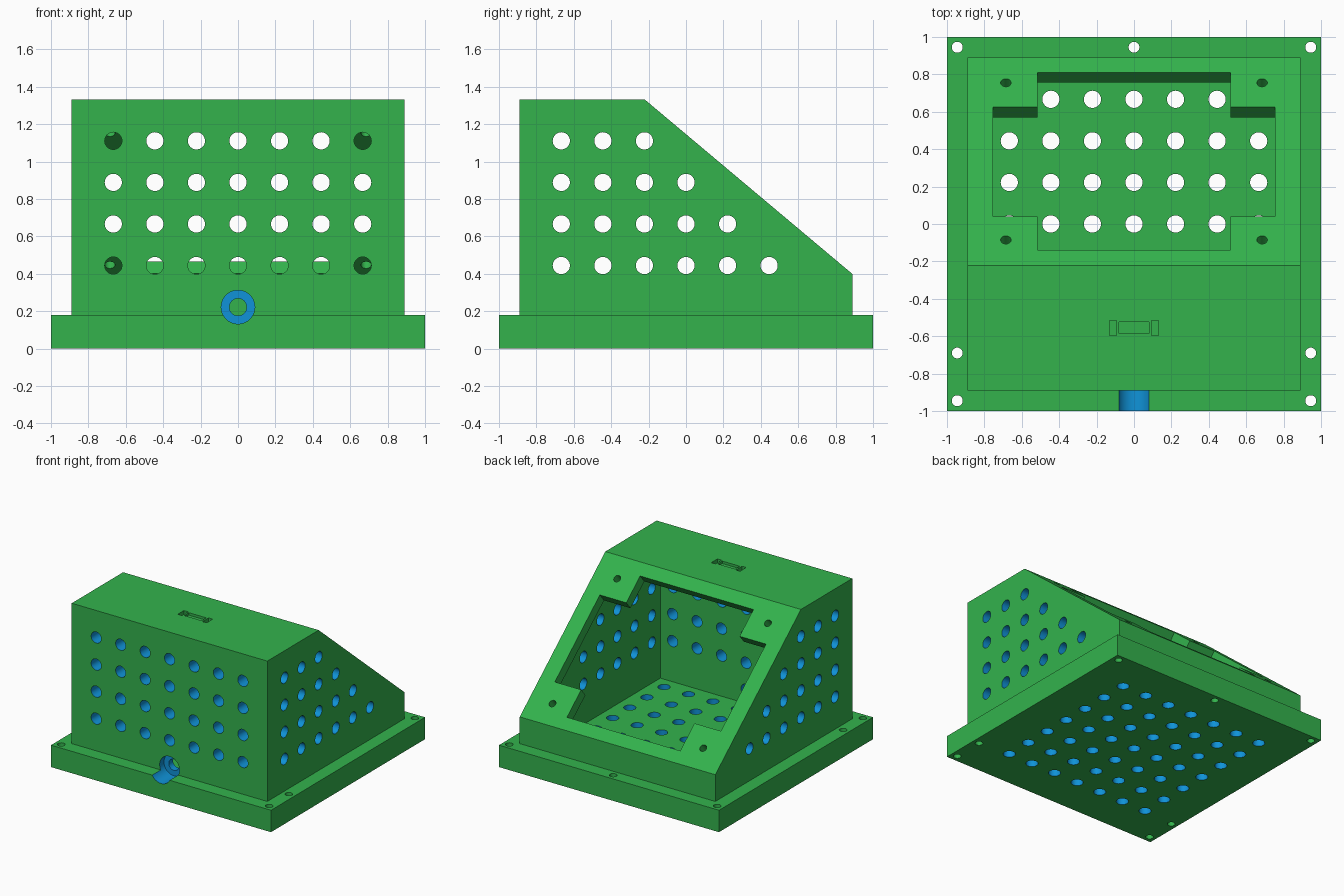
import bpy, bmesh, math
from mathutils import Matrix, Vector

cube = bpy.data.objects.get("Cube")
if cube:
    bpy.data.objects.remove(cube, do_unlink=True)


def material(name, rgb):
    m = bpy.data.materials.new(name)
    m.use_nodes = True
    m.diffuse_color = (*rgb, 1)
    m.node_tree.nodes["Principled BSDF"].inputs["Base Color"].default_value = (*rgb, 1)
    return m


MATS = [material("green", (0.033, 0.448, 0.073)), material("blue", (0.005, 0.29, 0.687))]
GREEN, BLUE = 0, 1
U = 1 / 9                       # wall thickness, also the layout unit
OUT, INN = 8 * U, 7 * U         # half widths of the housing, outside and inside
TOP, CREST, EAVE = 12 * U, -2 * U, 0.40
HOLE = 0.046

# Frame lying on the sloped panel: x across, y down the slope, z outward
down = Vector((0, OUT - CREST, EAVE - TOP)).normalized()
normal = Vector((1, 0, 0)).cross(down)
SLOPE = Matrix(((1, 0, 0, 0),
                (0, down.y, normal.y, CREST),
                (0, down.z, normal.z, TOP),
                (0, 0, 0, 1)))
SIDE = Matrix(((0, 0, 1, 0), (1, 0, 0, 0), (0, 1, 0, 0), (0, 0, 0, 1)))  # profile in y, z
FLAT = Matrix.Identity(4)
ALONG = {"X": Matrix.Rotation(math.pi / 2, 4, "Y"),
         "Y": Matrix.Rotation(math.pi / 2, 4, "X"),
         "Z": FLAT}


def prism(bm, pts, lo, hi, frame=FLAT):
    rings = [[bm.verts.new(frame @ Vector((a, b, h))) for a, b in pts] for h in (lo, hi)]
    faces = [bm.faces.new(r) for r in rings]
    for i in range(len(pts)):
        j = (i + 1) % len(pts)
        faces.append(bm.faces.new((rings[0][i], rings[0][j], rings[1][j], rings[1][i])))
    bmesh.ops.recalc_face_normals(bm, faces=faces)


def rect(x, y, hx, hy):
    return [(x - hx, y - hy), (x + hx, y - hy), (x + hx, y + hy), (x - hx, y + hy)]


def rod(bm, centre, radius, length, axis="Z", frame=FLAT):
    bmesh.ops.create_cone(bm, cap_ends=True, segments=32, radius1=radius, radius2=radius,
                          depth=length, matrix=frame @ Matrix.Translation(centre) @ ALONG[axis])


def make(name, bm, colour=GREEN):
    for f in bm.faces:
        f.material_index = colour
    mesh = bpy.data.meshes.new(name)
    bm.to_mesh(mesh)
    bm.free()
    ob = bpy.data.objects.new(name, mesh)
    for m in MATS:
        mesh.materials.append(m)
    bpy.context.collection.objects.link(ob)
    return ob


def combine(target, tool, operation="DIFFERENCE"):
    mod = target.modifiers.new(tool.name, "BOOLEAN")
    mod.operation, mod.solver, mod.object = operation, "EXACT", tool
    bpy.context.view_layer.objects.active = target
    bpy.ops.object.modifier_apply(modifier=mod.name)
    bpy.data.objects.remove(tool, do_unlink=True)


# Base flange
bm = bmesh.new()
prism(bm, rect(0, 0, 1, 1), 0, 0.18)
housing = make("housing", bm)

# Sloped enclosure on the flange
bm = bmesh.new()
prism(bm, [(-OUT, 0.05), (-OUT, TOP), (CREST, TOP), (OUT, EAVE), (OUT, 0.05)], -OUT, OUT, SIDE)
combine(housing, make("enclosure", bm), "UNION")

# Hollow interior, parallel to the outside
bm = bmesh.new()
fall = (TOP - EAVE) / (OUT - CREST)
low = TOP - U - fall * (INN - CREST)
prism(bm, [(-INN, U), (-INN, TOP - U), (CREST, TOP - U), (INN, low), (INN, U)], -INN, INN, SIDE)
combine(housing, make("cavity", bm))

# Vent holes in the front, both sides and the floor
bm = bmesh.new()
steps = [2 * U * i for i in range(-3, 4)]
mid = OUT - U / 2
for row in range(4):
    z = (4 + 2 * row) * U
    for x in steps:
        rod(bm, (x, -mid, z), HOLE, 0.2, "Y")
    for y in steps[:6 - row]:
        for s in (-1, 1):
            rod(bm, (s * mid, y, z), HOLE, 0.2, "X")
for x in steps:
    for y in steps:
        rod(bm, (x, y, U / 2), HOLE, 0.2)
combine(housing, make("vent_holes", bm, BLUE))


# Stepped window through the sloped panel
def on_slope(y):
    return (y - CREST) / down.y


y0, y1, y2, y3 = (on_slope(y) for y in (-0.14, 0.04, 0.625, 0.81))
half = [(0.515, y0), (0.515, y1), (0.755, y1), (0.755, y2), (0.515, y2), (0.515, y3)]
bm = bmesh.new()
prism(bm, half + [(-x, y) for x, y in reversed(half)], -0.105, 0.1, SLOPE)
combine(housing, make("window", bm))

# Screw holes in the panel and flange, tie slots in the roof
bm = bmesh.new()
for s in (-1, 1):
    for y in (-0.085, 0.755):
        rod(bm, (s * 0.685, on_slope(y), 0), 0.028, 0.24, frame=SLOPE)
    for y in (-0.945, -0.69, 0.945):
        rod(bm, (s * 0.945, y, 0.09), 0.029, 0.4)
    prism(bm, rect(s * 0.112, -0.555, 0.019, 0.04), TOP - 0.04, TOP + 0.05)
rod(bm, (0, 0.945, 0.09), 0.029, 0.4)
prism(bm, rect(0, -0.555, 0.079, 0.03), TOP - 0.02, TOP + 0.05)
combine(housing, make("screw_holes", bm))

# Stepped cable port in the front, grooving the flange
for name, radius, start, end in (("port_recess", 0.09, -1.1, -OUT + U / 2),
                                 ("port_bore", 0.046, -0.95, -0.72)):
    bm = bmesh.new()
    rod(bm, (0, (start + end) / 2, 2 * U), radius, end - start, "Y")
    combine(housing, make(name, bm, BLUE))

# Smooth the round holes, keep the edges crisp
bpy.ops.object.select_all(action="DESELECT")
housing.select_set(True)
bpy.context.view_layer.objects.active = housing
bpy.ops.object.shade_smooth_by_angle(angle=math.radians(30))
